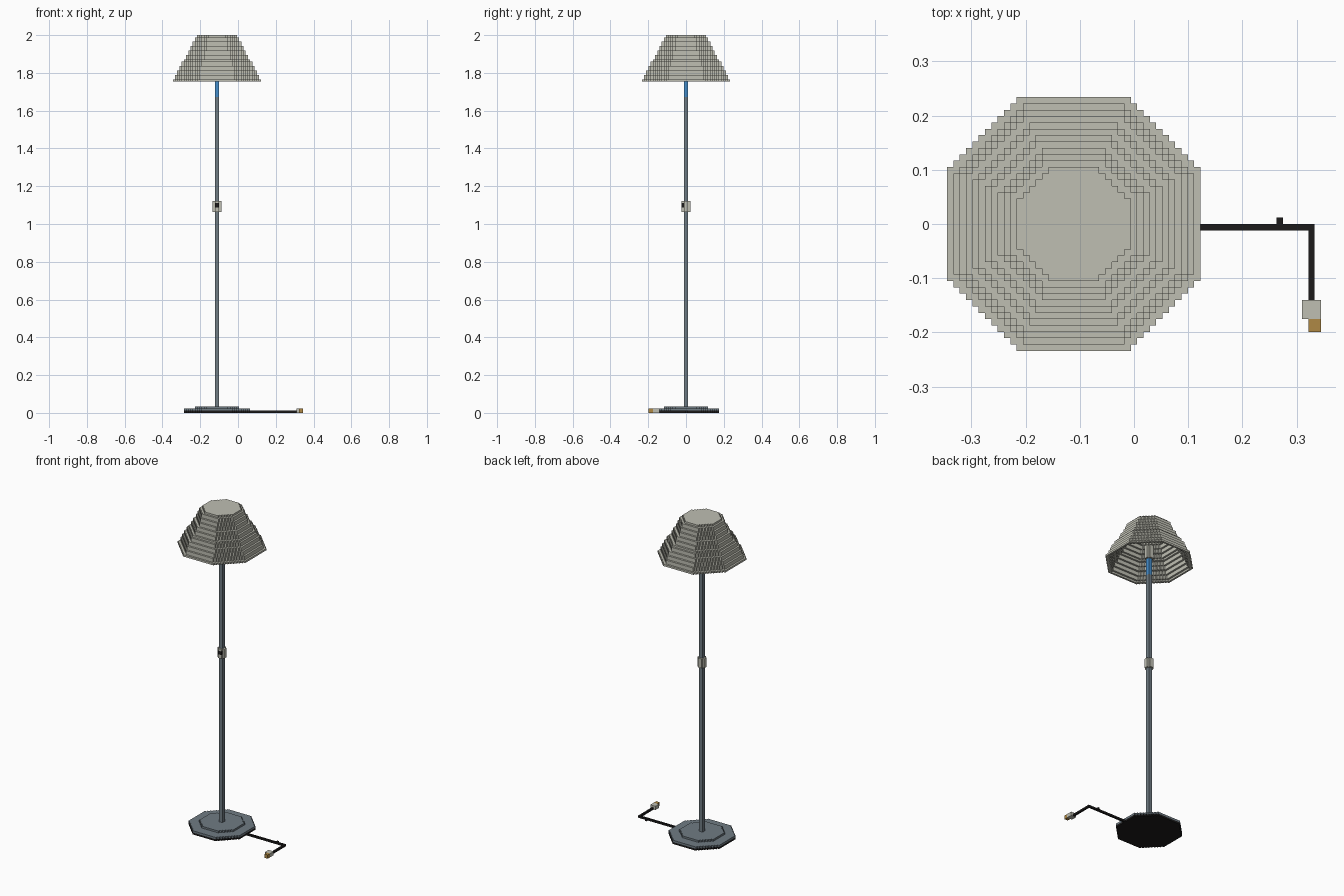
import bpy
import bmesh
from mathutils import Vector

V = 2 / 171            # edge of one block
SHIFT = -9.5           # pole axis, in blocks from the centre

cube = bpy.data.objects.get("Cube")
if cube:
    bpy.data.objects.remove(cube, do_unlink=True)


def material(name, rgb):
    mat = bpy.data.materials.new(name)
    mat.use_nodes = True
    colour = (*rgb, 1)
    mat.diffuse_color = colour
    mat.node_tree.nodes["Principled BSDF"].inputs["Base Color"].default_value = colour
    return mat


CREAM = material("cream grey", (0.52, 0.52, 0.45))
SLATE = material("slate grey", (0.16, 0.20, 0.23))
BLACK = material("black", (0.012, 0.011, 0.011))
BLUE = material("blue", (0.06, 0.27, 0.60))
GOLD = material("gold", (0.43, 0.25, 0.06))


def box_cells(x0, x1, y0, y1, z0, z1):
    return {(x, y, z) for x in range(x0, x1) for y in range(y0, y1) for z in range(z0, z1)}


def octagon(r, z):
    """One layer of blocks filling an octagon of apothem r."""
    cells = set()
    for x, y, _ in box_cells(-r, r, -r, r, 0, 1):
        if abs(x + 0.5) + abs(y + 0.5) <= 1.4143 * r:
            cells.add((x, y, z))
    return cells


def build(name, cells, mat):
    """Make the outer skin of a set of blocks, with flat areas merged."""
    bm = bmesh.new()
    verts = {}

    def vert(p):
        if p not in verts:
            verts[p] = bm.verts.new(Vector((p[0] + SHIFT, p[1], p[2])) * V)
        return verts[p]

    for cell in cells:
        for axis in range(3):
            for side in (0, 1):
                near = list(cell)
                near[axis] += 2 * side - 1
                if tuple(near) in cells:
                    continue
                u, w = (axis + 1) % 3, (axis + 2) % 3
                ring = []
                for du, dw in ((0, 0), (1, 0), (1, 1), (0, 1)):
                    p = list(cell)
                    p[axis] += side
                    p[u] += du
                    p[w] += dw
                    ring.append(vert(tuple(p)))
                bm.faces.new(ring if side else ring[::-1])
    bmesh.ops.dissolve_limit(bm, angle_limit=0.01, verts=bm.verts[:], edges=bm.edges[:])
    bmesh.ops.triangulate(bm, faces=[f for f in bm.faces if len(f.verts) > 4])
    mesh = bpy.data.meshes.new(name)
    bm.to_mesh(mesh)
    bm.free()
    mesh.materials.append(mat)
    obj = bpy.data.objects.new(name, mesh)
    bpy.context.collection.objects.link(obj)


def rounded_box(z0, z1):
    """Four blocks wide with the corners left out."""
    return box_cells(-2, 2, -1, 1, z0, z1) | box_cells(-1, 1, -2, 2, z0, z1)


# Weighted base
build("base_underside", octagon(15, 0), BLACK)
build("base_plate", octagon(15, 1) | octagon(10, 2), SLATE)

# Pole with its coloured neck and the bulb socket
build("pole", box_cells(-1, 1, -1, 1, 3, 143), SLATE)
build("neck", box_cells(-1, 1, -1, 1, 143, 152), BLUE)
build("bulb_socket", rounded_box(152, 159), CREAM)

# Switch on the pole
button = box_cells(-1, 1, -2, -1, 93, 95)
build("switch_housing", rounded_box(91, 96) - button, CREAM)
build("switch_button", button, BLACK)

# Hollow stepped shade, closed at the top
shade = set()
LAYERS = 21
for k in range(LAYERS):
    r = 20 - round(k * 11 / (LAYERS - 1))
    layer = octagon(r, 150 + k)
    if k < LAYERS - 1:
        layer -= octagon(r - 1, 150 + k)
    shade |= layer
build("shade", shade, CREAM)

# Cord lying on the floor, with a small kink
cord = box_cells(15, 38, -1, 0, 0, 1) | box_cells(37, 38, -12, -1, 0, 1)
cord |= box_cells(32, 33, 0, 1, 0, 1)
build("cord", cord, BLACK)

# Plug
build("plug_body", box_cells(36, 39, -15, -12, 0, 2), CREAM)
build("plug_prongs", box_cells(37, 39, -17, -15, 0, 2), GOLD)
